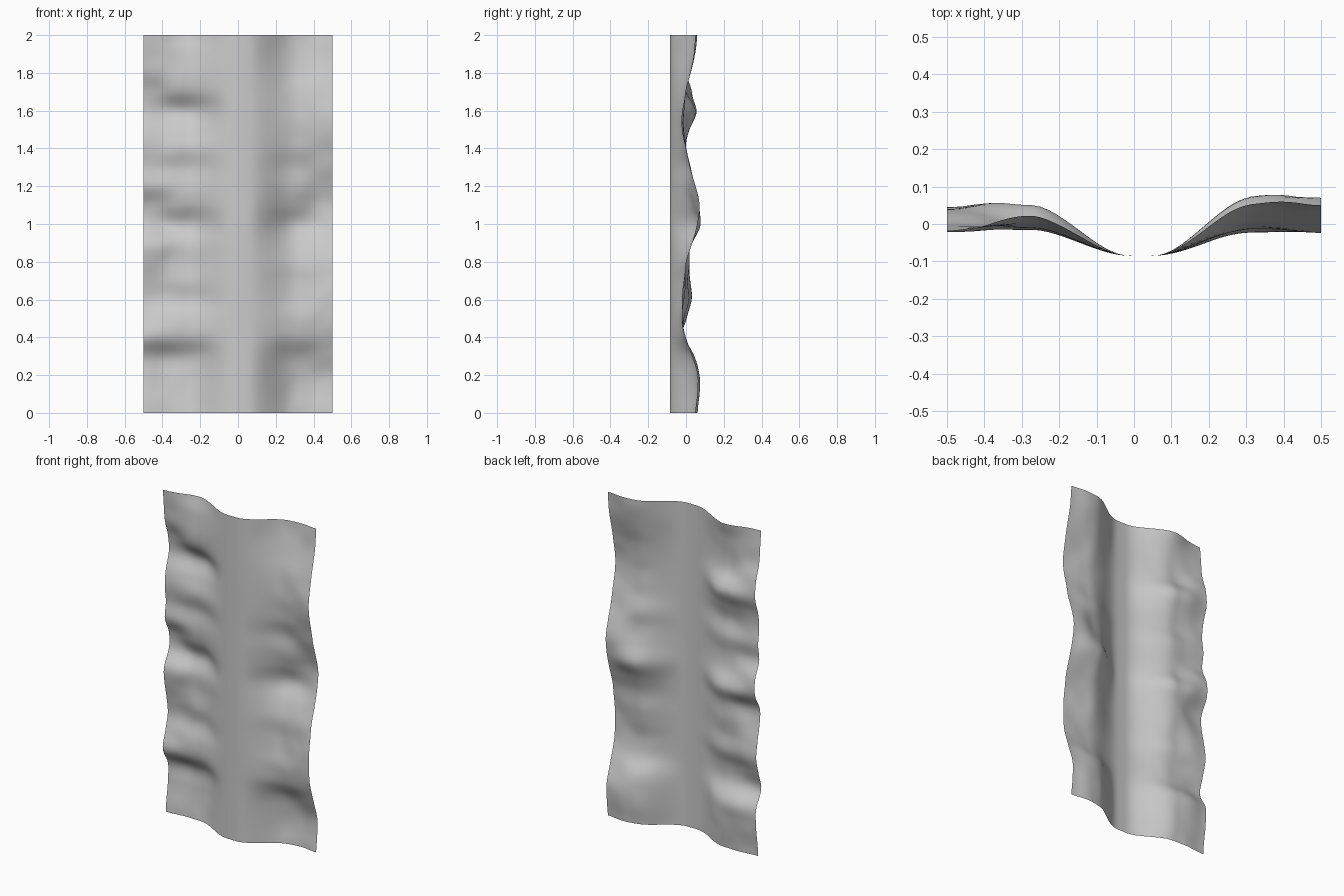
import bpy
import bmesh
from mathutils import Vector, noise

cube = bpy.data.objects.get("Cube")
if cube:
    bpy.data.objects.remove(cube)

WIDTH, HEIGHT = 1.0, 2.0
COLUMNS, ROWS = 48, 96
TROUGH_X, TROUGH_Y = 0.02, -0.085

# Fold depths in hundredths, evenly spaced from the bottom edge to the top edge
LEFT_CREST = [5, 6, 6, 4, -1, -2, -1, 0, 0, 3, 7, 4, 2, 2, 0, -1, -1, 0, 2, 4, 5]
LEFT_EDGE = [5, 6, 6, 3, 0, -2, -2, -1, 0, 3, 6, 7, 5, 2, 0, -2, -2, 0, 2, 4, 5]
RIGHT_CREST = [2, 3, 4, 4, -1, -1, 2, 1, 2, 2, 5, 1, 0, 1, -1, 2, 5, 0, -1, 0, 2]
RIGHT_EDGE = [1, 2, 3, 3, -2, 0, 3, 2, 0, -1, 4, 4, 0, 1, 0, 1, 4, 3, 0, -1, -2]


def smooth(t):
    t = max(0.0, min(1.0, t))
    return t * t * (3 - 2 * t)


def fold_depth(depths, z):
    """Rounded curve through evenly spaced depths."""
    last = len(depths) - 1
    place = max(0.0, min(1.0, z / HEIGHT)) * last
    i = min(int(place), last - 1)
    t = place - i
    a, b, c, d = (depths[max(0, min(last, i + k))] for k in (-1, 0, 1, 2))
    value = b + t * (c - a + t * (2*a - 5*b + 4*c - d + t * (3*(b - c) + d - a))) / 2
    return value / 100


def surface_depth(x, z):
    """A smooth central trough rising to a folded flank on either side."""
    if x > TROUGH_X:
        crest, edge = LEFT_CREST, LEFT_EDGE
    else:
        crest, edge = RIGHT_CREST, RIGHT_EDGE
    reach = abs(x - TROUGH_X)
    outward = smooth((abs(x) - 0.28) / 0.22)
    flank = (1 - outward) * fold_depth(crest, z) + outward * fold_depth(edge, z)
    # The strongest folds swell between crest and edge
    flank += 0.2 * max(0.0, flank) * 4 * outward * (1 - outward)
    rise = smooth((reach - 0.03) / 0.27)
    ripple = 0.004 * noise.noise(Vector((x * 9, z * 9, 0)))
    return TROUGH_Y + rise * (flank - TROUGH_Y + ripple)


# Colour
grey = bpy.data.materials.new("stone_grey")
grey.use_nodes = True
colour = (0.6, 0.6, 0.6, 1)
grey.diffuse_color = colour
grey.node_tree.nodes["Principled BSDF"].inputs["Base Color"].default_value = colour

# Folded sheet, upright, facing the front
mesh = bpy.data.meshes.new("valley_sheet")
bm = bmesh.new()
grid = []
for r in range(ROWS + 1):
    z = HEIGHT * r / ROWS
    xs = [WIDTH * (c / COLUMNS - 0.5) for c in range(COLUMNS + 1)]
    grid.append([bm.verts.new((x, surface_depth(x, z), z)) for x in xs])
for low, high in zip(grid, grid[1:]):
    for c in range(COLUMNS):
        bm.faces.new((low[c], low[c + 1], high[c + 1], high[c]))
bm.to_mesh(mesh)
bm.free()
mesh.materials.append(grey)
sheet = bpy.data.objects.new("valley_sheet", mesh)
bpy.context.collection.objects.link(sheet)
bpy.context.view_layer.objects.active = sheet
sheet.select_set(True)
bpy.ops.object.shade_smooth_by_angle()
